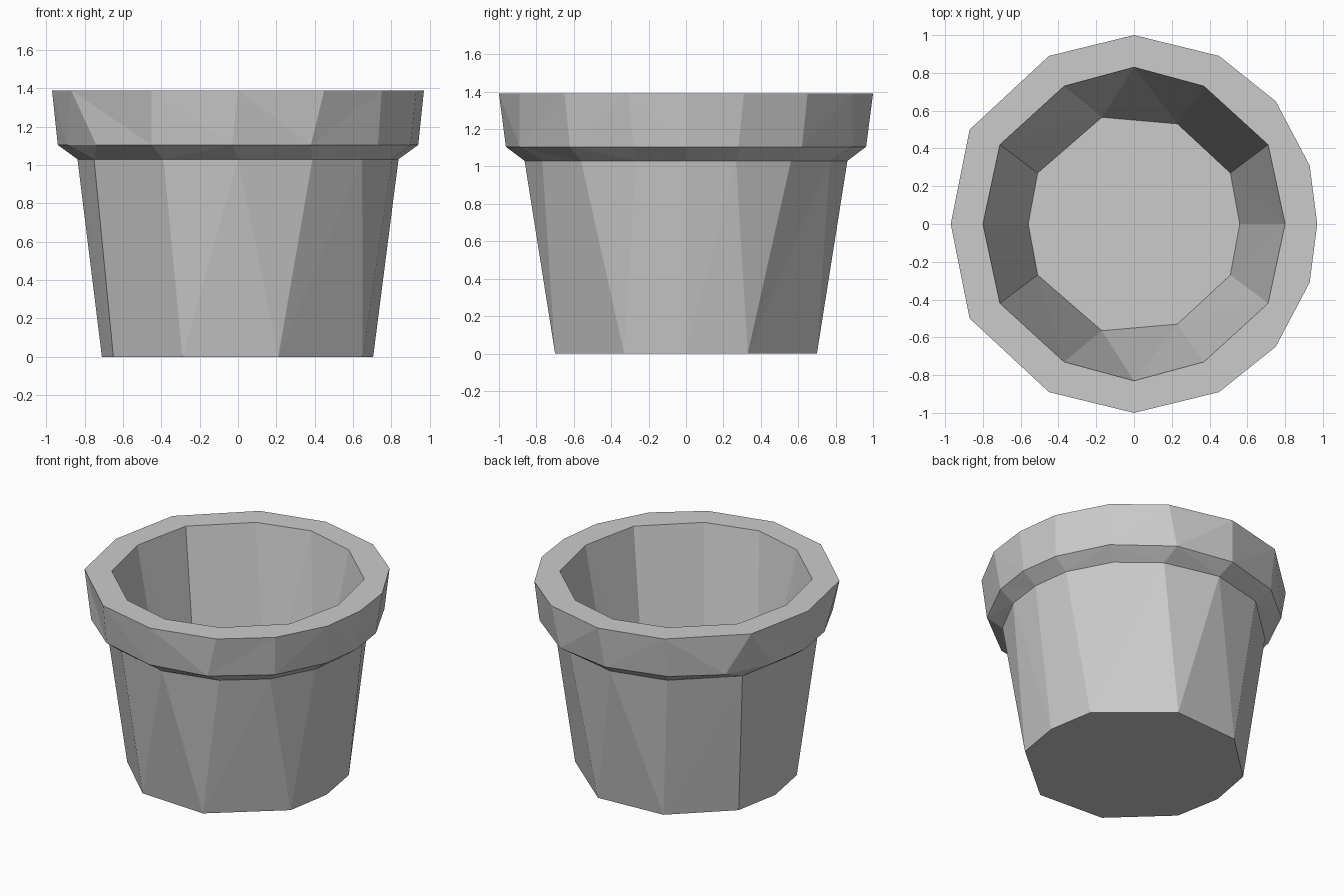
import bpy, bmesh, math

if "Cube" in bpy.data.objects:
    bpy.data.objects.remove(bpy.data.objects["Cube"])

# Cross-sections: height and back half (right to left), mirrored to the front
RIM = [(.97, 0), (.93, .31), (.75, .65), (.45, .89), (0, 1), (-.45, .89), (-.87, .5), (-.97, 0)]
LIP = [(.94, 0), (.90, .28), (.73, .62), (.38, .89), (-.03, .963), (-.45, .85), (-.74, .61), (-.89, .3), (-.94, 0)]
NECK = [(x * .863, y * .863) for x, y in RIM]
BASE = [(.705, 0), (.65, .33), (.21, .70), (-.29, .67), (-.65, .33), (-.71, 0)]
MOUTH = [(.80, 0), (.71, .42), (.37, .73), (0, .83), (-.37, .73), (-.71, .42), (-.80, 0)]
FLOOR = [(.56, 0), (.51, .27), (.23, .53), (-.17, .565), (-.51, .27), (-.56, 0)]

bm = bmesh.new()


def ring(half, z):
    pts = half + [(x, -y) for x, y in half[-2:0:-1]]
    return [bm.verts.new((x, y, z)) for x, y in pts]


def angle(loop, i):
    v = loop[i % len(loop)].co
    return math.atan2(v.y, v.x) % math.tau + math.tau * (i // len(loop))


def stitch(a, b):
    """Join two rings with triangles, always advancing the ring that lags."""
    i = j = 0
    while i < len(a) or j < len(b):
        p, q = a[i % len(a)], b[j % len(b)]
        if j == len(b) or (i < len(a) and angle(a, i + 1) <= angle(b, j + 1)):
            i += 1
            bm.faces.new((p, a[i % len(a)], q))
        else:
            j += 1
            bm.faces.new((p, b[j % len(b)], q))


# Pot skin: base, tapered wall, ledge, rim, mouth, inside wall, floor
rings = [ring(BASE, 0), ring(NECK, 1.03), ring(LIP, 1.105),
         ring(RIM, 1.39), ring(MOUTH, 1.39), ring(FLOOR, .12)]
for lower, upper in zip(rings, rings[1:]):
    stitch(lower, upper)
bm.faces.new(rings[0][::-1])
bm.faces.new(rings[-1])
bmesh.ops.recalc_face_normals(bm, faces=bm.faces[:])
bmesh.ops.dissolve_limit(bm, angle_limit=math.radians(.5), verts=bm.verts[:], edges=bm.edges[:])

mesh = bpy.data.meshes.new("flower_pot")
bm.to_mesh(mesh)
bm.free()
pot = bpy.data.objects.new("flower_pot", mesh)
bpy.context.collection.objects.link(pot)
